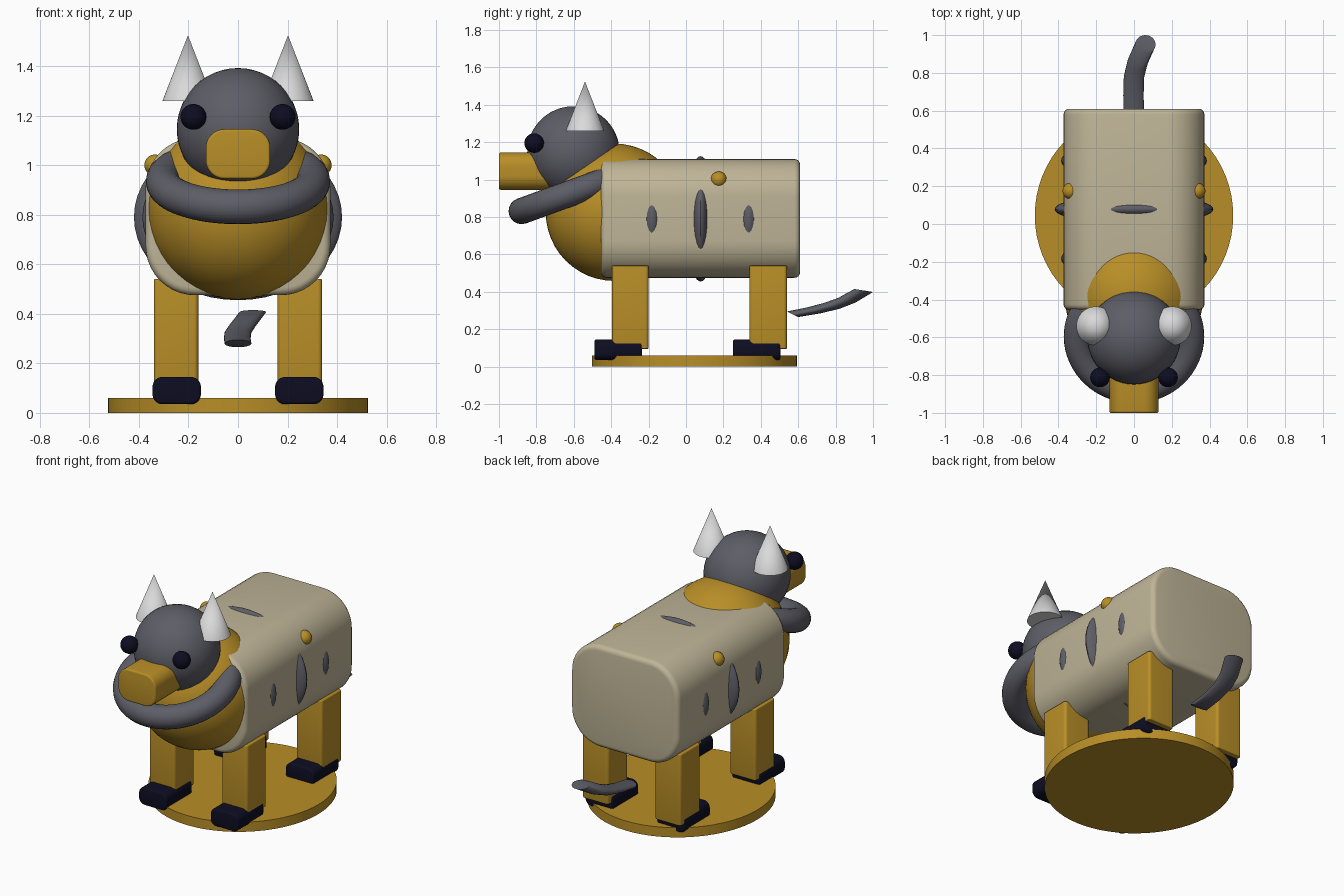
import bpy, bmesh, math
from mathutils import Vector, Matrix

cube = bpy.data.objects.get("Cube")
if cube:
    bpy.data.objects.remove(cube, do_unlink=True)


def material(name, rgb):
    m = bpy.data.materials.new(name)
    m.use_nodes = True
    m.diffuse_color = (*rgb, 1)
    m.node_tree.nodes["Principled BSDF"].inputs["Base Color"].default_value = (*rgb, 1)
    return m


GOLD = material("gold", (0.48, 0.27, 0.02))
CREAM = material("cream", (0.52, 0.46, 0.31))
GREY = material("slate_grey", (0.11, 0.11, 0.135))
NAVY = material("dark_navy", (0.004, 0.004, 0.016))
WHITE = material("horn_white", (0.7, 0.7, 0.7))


def finish(name, bm, mat, loc=(0, 0, 0), angle=35):
    bmesh.ops.recalc_face_normals(bm, faces=bm.faces)
    mesh = bpy.data.meshes.new(name)
    bm.to_mesh(mesh)
    bm.free()
    mesh.materials.append(mat)
    ob = bpy.data.objects.new(name, mesh)
    ob.location = loc
    bpy.context.collection.objects.link(ob)
    bpy.ops.object.select_all(action='DESELECT')
    ob.select_set(True)
    bpy.context.view_layer.objects.active = ob
    bpy.ops.object.shade_smooth_by_angle(angle=math.radians(angle))
    return ob


def ellipsoid(name, mat, loc, radii):
    bm = bmesh.new()
    bmesh.ops.create_uvsphere(bm, u_segments=48, v_segments=24, radius=1)
    bmesh.ops.scale(bm, vec=radii, verts=bm.verts)
    return finish(name, bm, mat, loc)


def cone(name, mat, loc, r1, r2, depth, stretch=1):
    bm = bmesh.new()
    bmesh.ops.create_cone(bm, cap_ends=True, segments=64, radius1=r1, radius2=r2, depth=depth)
    bmesh.ops.scale(bm, vec=(1, stretch, 1), verts=bm.verts)
    return finish(name, bm, mat, loc)


def rounded_box(name, mat, lo, hi, axis, radius, rim):
    """Box with edges along one axis rounded, then a small rim round its ends."""
    lo, hi = Vector(lo), Vector(hi)
    bm = bmesh.new()
    bmesh.ops.create_cube(bm, size=1)
    bmesh.ops.scale(bm, vec=hi - lo, verts=bm.verts)
    along = [e for e in bm.edges
             if abs((e.verts[0].co - e.verts[1].co).normalized()[axis]) > 0.9]
    bmesh.ops.bevel(bm, geom=along, offset=radius, segments=10, profile=0.5, affect='EDGES')
    end = (hi - lo)[axis] / 2
    ends = [e for e in bm.edges
            if all(abs(abs(v.co[axis]) - end) < 1e-4 for v in e.verts)
            and e.verts[0].co[axis] * e.verts[1].co[axis] > 0]
    bmesh.ops.bevel(bm, geom=ends, offset=rim, segments=4, profile=0.5, affect='EDGES')
    return finish(name, bm, mat, (lo + hi) / 2)


def bridge_rings(bm, rings, closed=False):
    pairs = list(zip(rings, rings[1:] + rings[:1]))
    for a, b in pairs if closed else pairs[:-1]:
        n = len(a)
        for i in range(n):
            bm.faces.new((a[i], a[(i + 1) % n], b[(i + 1) % n], b[i]))


# Stand and trunk
cone("base_disc", GOLD, (0, 0.045, 0.03), 0.525, 0.525, 0.06, 1.045)
rounded_box("body", CREAM, (-0.373, -0.455, 0.475), (0.373, 0.61, 1.11), 1, 0.2, 0.03)
ellipsoid("chest", GOLD, (0, -0.383, 0.825), (0.367, 0.367, 0.367))

# Patches that break through the body surface
ellipsoid("middle_patch", GREY, (0, 0.078, 0.79), (0.42, 0.078, 0.335))
ellipsoid("front_patch", GREY, (0, -0.183, 0.79), (0.386, 0.11, 0.29))
ellipsoid("rear_patch", GREY, (0, 0.335, 0.79), (0.386, 0.11, 0.29))

# Head
ellipsoid("head", GREY, (0, -0.602, 1.145), (0.247, 0.247, 0.247))
rounded_box("muzzle", GOLD, (-0.13, -1.0, 0.945), (0.13, -0.6, 1.145), 1, 0.075, 0.01)

# Collar ring, tilted down at the front
bm = bmesh.new()
rings = []
for i in range(64):
    spin = Matrix.Rotation(math.tau * i / 64, 3, 'Z')
    ring = []
    for j in range(20):
        t = math.tau * j / 20
        p = spin @ Vector((0.302 + 0.07 * math.cos(t), 0, 0.07 * math.sin(t)))
        ring.append(bm.verts.new(p))
    rings.append(ring)
bridge_rings(bm, rings, closed=True)
bmesh.ops.rotate(bm, verts=bm.verts, matrix=Matrix.Rotation(math.radians(20), 3, 'X'))
finish("collar", bm, GREY, (0, -0.595, 0.935))

# Paired parts
for side, s in (("left", 1), ("right", -1)):
    ellipsoid(side + "_eye", NAVY, (s * 0.18, -0.812, 1.195), (0.052, 0.052, 0.052))
    cone(side + "_horn", WHITE, (s * 0.202, -0.54, 1.392), 0.103, 0, 0.265)
    ellipsoid(side + "_stud", GOLD, (s * 0.335, 0.175, 1.0), (0.043, 0.043, 0.043))
    for place, y0, y1, hoof0, hoof1 in (("front", -0.395, -0.2, -0.49, -0.235),
                                        ("rear", 0.34, 0.54, 0.25, 0.505)):
        xs = sorted((s * 0.16, s * 0.34))
        rounded_box(f"{side}_{place}_leg", GOLD, (xs[0], y0, 0.095), (xs[1], y1, 0.54),
                    2, 0.018, 0.006)
        xs = sorted((s * 0.15, s * 0.345))
        rounded_box(f"{side}_{place}_hoof", NAVY, (xs[0], hoof0, 0.035),
                    (xs[1], hoof1, 0.145), 1, 0.04, 0.012)

# Tail, swept from slanted rings: centre, then half depth and slant
bm = bmesh.new()
rings = []
for centre, dy, dz in (((0, 0.57, 0.28), 0.03, -0.015),
                       ((-0.003, 0.68, 0.3), 0.035, -0.016),
                       ((0, 0.78, 0.325), 0.04, -0.016),
                       ((0.02, 0.86, 0.355), 0.045, -0.013),
                       ((0.06, 0.95, 0.407), 0.05, -0.008)):
    ring = []
    for j in range(24):
        t = math.tau * j / 24
        offset = Vector((0.054 * math.cos(t), dy * math.sin(t), dz * math.sin(t)))
        ring.append(bm.verts.new(Vector(centre) + offset))
    rings.append(ring)
bridge_rings(bm, rings)
bm.faces.new(rings[0])
bm.faces.new(rings[-1])
finish("tail", bm, GREY, angle=50)
